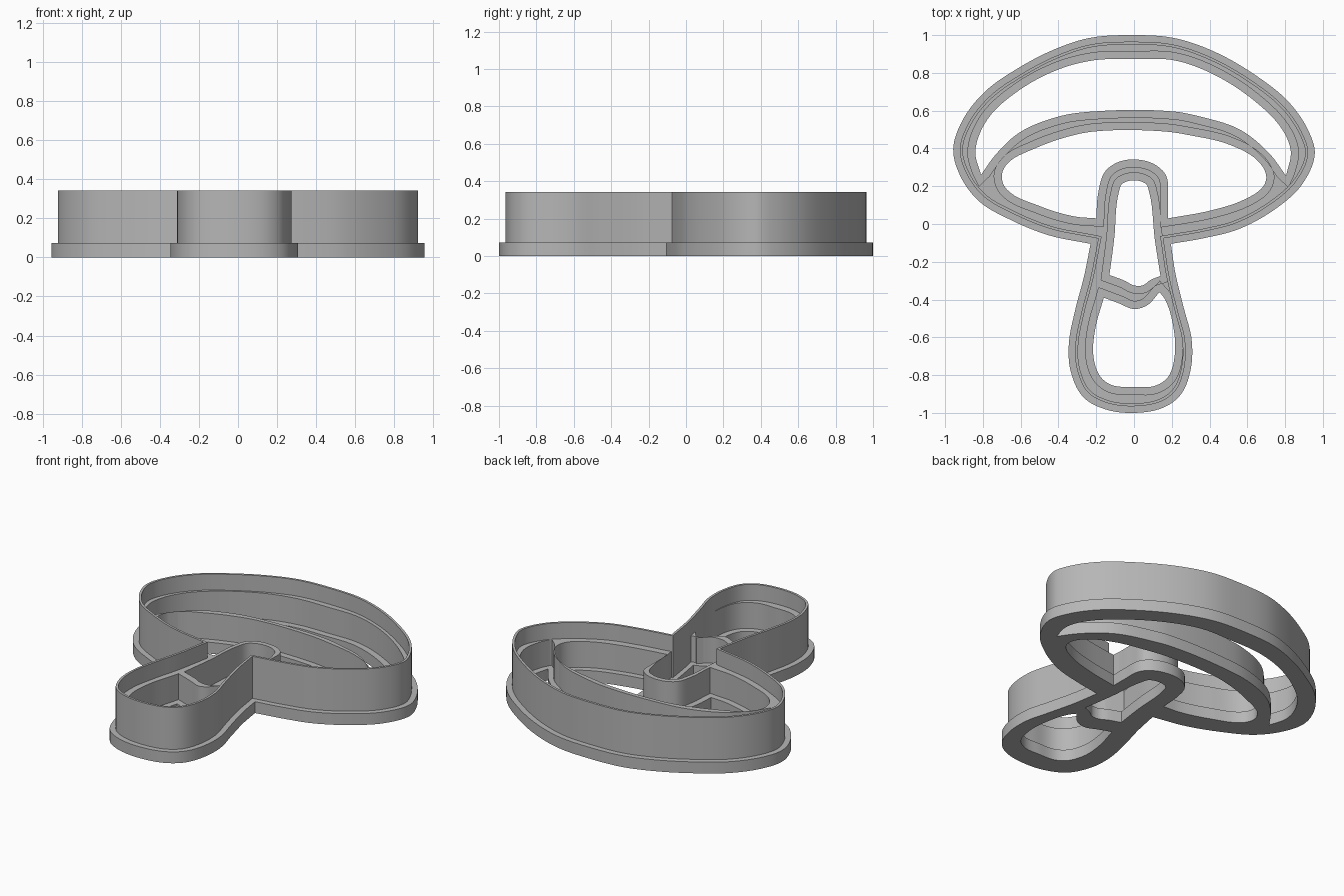
import bpy
import bmesh
import math
from mathutils import Vector

if "Cube" in bpy.data.objects:
    bpy.data.objects.remove(bpy.data.objects["Cube"])

# Heights and offsets
BASE_TOP, STAMP_TOP, RIM_TOP = 0.073, 0.24, 0.343
EMBED = 0.02
RIM_OUT, RIM_MID, RIM_IN = -0.035, -0.042, -0.05
FLANGE = 0.04

# Outer silhouette: cap run and stem run, meeting at two sharp notches
cap = [(-.23, -.105), (-.45, -.06), (-.66, .025), (-.82, .12), (-.92, .255),
       (-.957, .395), (-.91, .545), (-.79, .7), (-.605, .83), (-.42, .925),
       (-.235, .985), (0, 1), (.21, .985), (.42, .915), (.64, .79),
       (.82, .645), (.925, .49), (.957, .37), (.89, .21), (.77, .095),
       (.56, -.025), (.37, -.075), (.195, -.105)]
stem = [(.195, -.105), (.22, -.265), (.265, -.45), (.305, -.61), (.3, -.77),
        (.25, -.9), (.16, -.97), (0, -1), (-.155, -.98), (-.27, -.915),
        (-.335, -.78), (-.345, -.635), (-.31, -.45), (-.265, -.28), (-.23, -.105)]

# Crescent opening in the top of the cap
crescent_top = [(-.81, .26), (-.84, .385), (-.775, .555), (-.605, .71),
                (-.395, .82), (-.21, .867), (0, .873), (.21, .867), (.415, .795),
                (.64, .65), (.785, .5), (.83, .385), (.805, .255)]
crescent_low = [(.805, .255), (.715, .375), (.56, .5), (.345, .57), (.215, .595),
                (-.225, .595), (-.395, .57), (-.605, .485), (-.73, .37), (-.81, .26)]

# Underside opening, wrapped around the top of the stem
gill_arch = [(-.2, .03), (-.19, .16), (-.155, .275), (-.09, .325), (0, .342),
             (.11, .315), (.17, .255), (.18, .13), (.18, .03)]
gill_oval = [(.18, .03), (.4, .07), (.585, .13), (.685, .2), (.7, .255),
             (.655, .335), (.505, .42), (.295, .47), (.16, .49), (-.21, .49),
             (-.34, .465), (-.525, .4), (-.67, .32), (-.7, .255), (-.675, .185),
             (-.5, .095), (-.315, .04), (-.2, .03)]

# Openings in the upper and lower stem
stem_sides = [(-.13, -.27), (-.105, -.08), (-.08, .17), (-.06, .215),
              (.06, .215), (.08, .17), (.11, -.08), (.14, -.275)]
stem_skirt = [(.14, -.275), (.09, -.295), (.045, -.325), (0, -.325),
              (-.05, -.3), (-.13, -.27)]
foot_top = [(-.16, -.39), (-.08, -.42), (0, -.45), (.07, -.43), (.135, -.36)]
foot_bowl = [(.135, -.36), (.165, -.4), (.21, -.555), (.215, -.7), (.18, -.81),
             (.11, -.857), (0, -.862), (-.12, -.852), (-.18, -.805),
             (-.215, -.7), (-.205, -.555), (-.16, -.39)]


def smooth_run(points, steps=7):
    """Sample a smooth curve through the points, leaving out the last one."""
    p = [Vector(q) for q in points]
    chords = [(b - a) for a, b in zip(p, p[1:])]
    units = [c.normalized() for c in chords]
    tangents = [units[0]] + [(a + b).normalized() for a, b in zip(units, units[1:])] + [units[-1]]
    out = []
    for i, chord in enumerate(chords):
        m0, m1 = tangents[i] * chord.length, tangents[i + 1] * chord.length
        for k in range(steps):
            t = k / steps
            s = 1 - t
            out.append(p[i] * (1 + 2 * t) * s * s + m0 * t * s * s
                       + p[i + 1] * t * t * (3 - 2 * t) - m1 * t * t * s)
    return out


def make_loop(*runs):
    """Join runs into one closed counter-clockwise loop."""
    pts = [v for run in runs for v in smooth_run(run)]
    area = sum(a.cross(b) for a, b in zip(pts, pts[1:] + pts[:1]))
    return pts if area > 0 else pts[::-1]


def offset(loop, dist):
    """Grow (positive) or shrink (negative) a loop with limited miters."""
    out = []
    for i, p in enumerate(loop):
        a = (p - loop[i - 1]).normalized()
        b = (loop[(i + 1) % len(loop)] - p).normalized()
        n = Vector((a.y + b.y, -a.x - b.x)).normalized()
        miter = 1 / max(n.dot(Vector((a.y, -a.x))), 1 / 1.5)
        out.append(p + n * dist * miter)
    return out


plastic = bpy.data.materials.new("grey plastic")
plastic.use_nodes = True
grey = (0.47, 0.47, 0.47, 1)
plastic.diffuse_color = grey
plastic.node_tree.nodes["Principled BSDF"].inputs["Base Color"].default_value = grey


def slab(name, loops, z0, z1):
    """Extrude an outline with holes between two heights."""
    curve = bpy.data.curves.new(name, "CURVE")
    curve.dimensions = "2D"
    curve.fill_mode = "BOTH"
    curve.extrude = (z1 - z0) / 2
    for loop in loops:
        spline = curve.splines.new("POLY")
        spline.points.add(len(loop) - 1)
        for point, v in zip(spline.points, loop):
            point.co = (v.x, v.y, 0, 1)
        spline.use_cyclic_u = True
    helper = bpy.data.objects.new(name + "_outline", curve)
    bpy.context.collection.objects.link(helper)
    graph = bpy.context.evaluated_depsgraph_get()
    mesh = bpy.data.meshes.new_from_object(helper.evaluated_get(graph))
    bpy.data.objects.remove(helper)

    bm = bmesh.new()
    bm.from_mesh(mesh)
    bmesh.ops.translate(bm, verts=bm.verts, vec=(0, 0, (z0 + z1) / 2))
    bmesh.ops.remove_doubles(bm, verts=bm.verts, dist=0.0001)
    bmesh.ops.recalc_face_normals(bm, faces=bm.faces)
    bm.to_mesh(mesh)
    bm.free()
    mesh.materials.clear()
    mesh.materials.append(plastic)

    obj = bpy.data.objects.new(name, mesh)
    bpy.context.collection.objects.link(obj)
    bpy.ops.object.select_all(action="DESELECT")
    obj.select_set(True)
    bpy.context.view_layer.objects.active = obj
    bpy.ops.object.shade_smooth_by_angle(angle=math.radians(30))
    return obj


outline = make_loop(cap, stem)
holes = [make_loop(crescent_top, crescent_low), make_loop(gill_arch, gill_oval),
         make_loop(stem_sides, stem_skirt), make_loop(foot_top, foot_bowl)]

# Wide flange at the bottom
slab("base_flange", [outline] + holes, 0, BASE_TOP)
# Lower inner walls that press the detail lines
slab("stamp_walls", [offset(outline, RIM_MID)] + [offset(h, FLANGE) for h in holes],
     BASE_TOP - EMBED, STAMP_TOP)
# Thin tall cutting edge around the silhouette
slab("cutting_rim", [offset(outline, RIM_OUT), offset(outline, RIM_IN)],
     BASE_TOP - EMBED, RIM_TOP)
